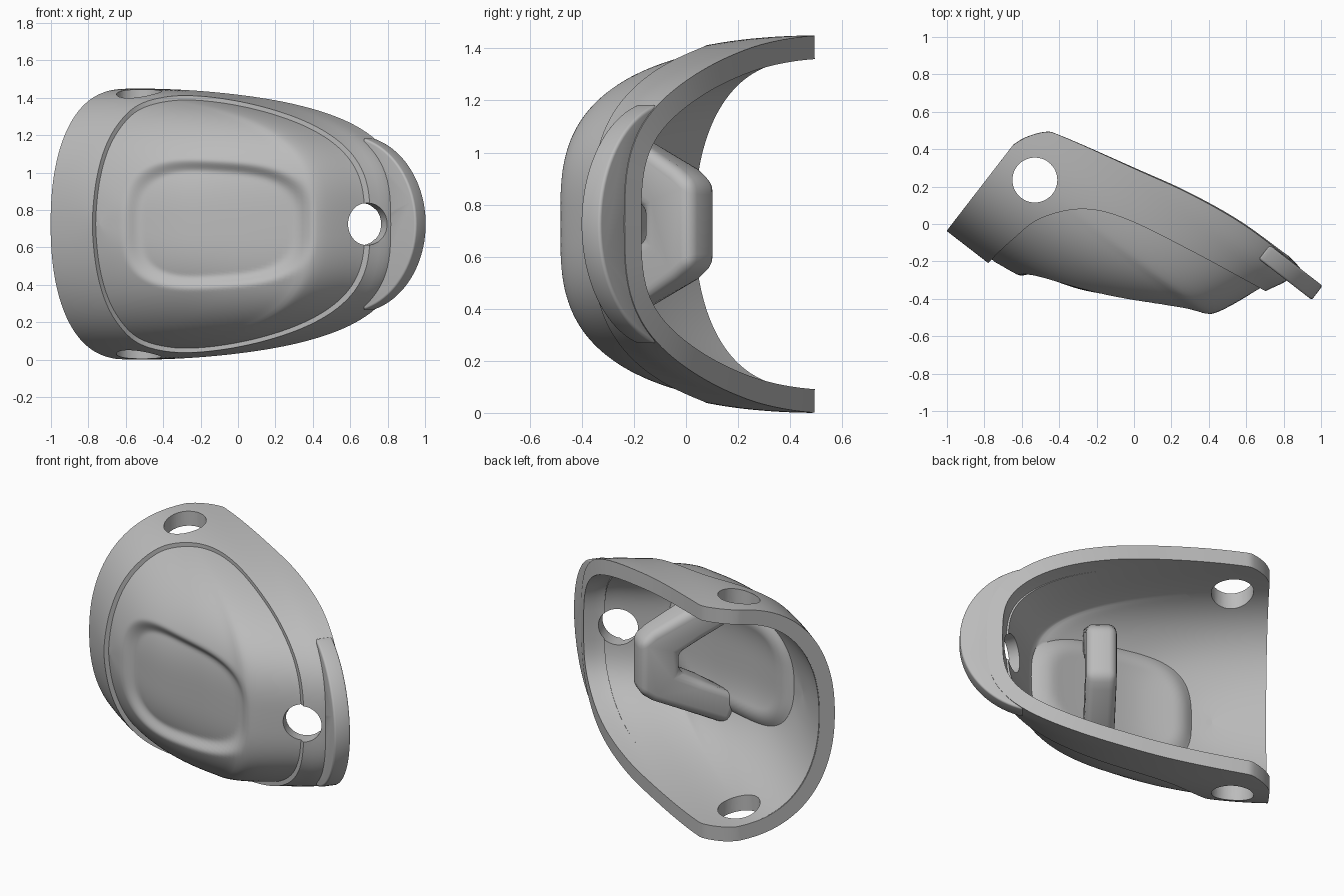
import bpy, bmesh, math
from mathutils import Vector

if "Cube" in bpy.data.objects:
    bpy.data.objects.remove(bpy.data.objects["Cube"])

grey = bpy.data.materials.new("plain_grey")
grey.use_nodes = True
grey.diffuse_color = (0.5, 0.5, 0.5, 1)
grey.node_tree.nodes["Principled BSDF"].inputs["Base Color"].default_value = (0.5, 0.5, 0.5, 1)

TURN = math.radians(37.7)
C, S = math.cos(TURN), math.sin(TURN)
MID = 0.725
LEFT = -0.77


def place(u, v, z):
    """Tilted frame: u runs along the cup to its nose, v runs out of its mouth."""
    return Vector((C * u + S * v, C * v - S * u, z + MID))


def spline(pts, n=8):
    """Smooth line through a few points."""
    pts = [Vector(p) for p in pts]
    ext = [2 * pts[0] - pts[1]] + pts + [2 * pts[-1] - pts[-2]]
    out = []
    for a, b, c, d in zip(ext, ext[1:], ext[2:], ext[3:]):
        for k in range(n):
            t = k / n
            out.append(0.5 * (2 * b + (c - a) * t + (2 * a - 5 * b + 4 * c - d) * t ** 2
                              + (3 * b - a - 3 * c + d) * t ** 3))
    return out + [pts[-1]]


def lookup(line, x):
    if x <= line[0][0]:
        return line[0][1]
    for a, b in zip(line, line[1:]):
        if x <= b[0]:
            return a[1] + (b[1] - a[1]) * (x - a[0]) / max(b[0] - a[0], 1e-6)
    return line[-1][1]


def finish(name, bm):
    mesh = bpy.data.meshes.new(name)
    bm.to_mesh(mesh)
    bm.free()
    mesh.materials.append(grey)
    ob = bpy.data.objects.new(name, mesh)
    bpy.context.collection.objects.link(ob)
    return ob


def prism(name, pts, low, high, mapping):
    bm = bmesh.new()
    rings = [[bm.verts.new(mapping(a, b, c)) for a, b in pts] for c in (low, high)]
    n = len(pts)
    for ring in rings:
        bm.faces.new(ring)
    for i in range(n):
        j = (i + 1) % n
        bm.faces.new((rings[0][i], rings[0][j], rings[1][j], rings[1][i]))
    bmesh.ops.recalc_face_normals(bm, faces=bm.faces)
    return finish(name, bm)


rim = spline([(LEFT, -0.065), (-0.74, 0.01), (-0.67, 0.1), (-0.587, 0.135), (-0.18, 0.234),
              (0.136, 0.31), (0.474, 0.357), (0.86, 0.358)])


def dent(p):
    """Soft oval hollow in the front."""
    half = 0.345 - 0.07 * (p.x + 0.1)
    d = (abs((p.x + 0.105) / 0.52) ** 3 + abs((p.z - MID) / half) ** 3) ** (1 / 3)
    m = min(max((1 - d) / 0.22, 0), 1)
    p.y += 0.055 * m * m * (3 - 2 * m)
    return p


def bowl(name, nose, half, start, drop, thickness, hollow, rows, cols):
    """Cup skin: level outlines that shrink from the rim to the keel."""
    nose = spline(nose)
    base = nose[0][0]
    bm = bmesh.new()
    grid = []
    for i in range(cols + 1):
        k = i / cols
        a = math.pi * (k - 0.1 * math.sin(2 * math.pi * k))
        along, across = math.sin(a), math.cos(a)
        across = math.copysign(abs(across) ** 0.64, across)
        top = lookup(rim, LEFT + 1.605 * along) - drop
        line = []
        for j in range(rows + 1):
            v = base + (top - base) * (j / rows) ** 2
            q = min(max((0.08 - v) / (0.08 - base), 0), 1)
            width = half * max(1 - q ** 2.7, 0) ** 0.455
            p = place(start + (lookup(nose, v) - start) * along, v, width * across)
            line.append(bm.verts.new(dent(p) if hollow else p))
        grid.append(line)
    for i in range(cols):
        for j in range(rows):
            bm.faces.new((grid[i][j], grid[i + 1][j], grid[i + 1][j + 1], grid[i][j + 1]))
    bmesh.ops.remove_doubles(bm, verts=bm.verts, dist=0.0005)
    bmesh.ops.recalc_face_normals(bm, faces=bm.faces)
    # Skin must face outwards
    if sum(f.normal.y * f.calc_area() for f in bm.faces) > 0:
        bmesh.ops.reverse_faces(bm, faces=bm.faces)
    ob = finish(name, bm)
    mod = ob.modifiers.new("wall", 'SOLIDIFY')
    mod.thickness, mod.offset = thickness, -1
    return ob


def cut(ob, cutter):
    mod = ob.modifiers.new("cut", 'BOOLEAN')
    mod.operation, mod.solver, mod.object = 'DIFFERENCE', 'EXACT', cutter


def round_edges(ob, width):
    mod = ob.modifiers.new("round", 'BEVEL')
    mod.width, mod.segments, mod.limit_method = width, 4, 'ANGLE'


def drill(name, centre, axis, radius, depth):
    bpy.ops.mesh.primitive_cylinder_add(vertices=48, radius=radius, depth=depth, location=centre)
    ob = bpy.context.object
    ob.name = name
    ob.rotation_mode = 'QUATERNION'
    ob.rotation_quaternion = Vector(axis).to_track_quat('Z', 'Y')
    ob.data.materials.append(grey)
    return ob


# Raised border band and the sunken front panel
band = bowl("border_band", [(-0.642, -0.45), (-0.6, -0.25), (-0.5, 0.04), (-0.35, 0.31),
                            (-0.19, 0.57), (-0.1, 0.67), (0.149, 0.78), (0.255, 0.83),
                            (0.37, 0.85)], 0.725, LEFT, 0, 0.09, False, 60, 120)
panel = bowl("front_panel", [(-0.615, -0.46), (-0.585, -0.28), (-0.5, 0.01), (-0.355, 0.275),
                             (-0.188, 0.53), (-0.11, 0.635), (0.127, 0.74), (0.255, 0.79),
                             (0.37, 0.81)], 0.702, LEFT + 0.004, 0.12, 0.066, True, 80, 200)

# Nose lip
arc = [math.radians(-76 + 152 * k / 40) for k in range(41)]
lip_outline = [(0.526 + 0.474 * math.cos(a), 0.474 * math.sin(a)) for a in arc]
lip_outline += [(0.62 + 0.15 * math.cos(a), 0.38 * math.sin(a)) for a in reversed(arc)]
lip = prism("nose_lip", lip_outline, 0.26, 0.355, lambda u, z, v: place(u, v, z))
round_edges(lip, 0.012)

# Inner bracket, its slanted feet sunk in the panel
half_outline = [(-0.13, 0.13), (-0.315, 0.24), (-0.25, 0.42), (0.16, 0.215), (0.235, 0.16)]
bracket_outline = [(0.0, 0.06)] + half_outline
bracket_outline += [(v, -z) for v, z in reversed(bracket_outline)]
bracket = prism("inner_bracket", bracket_outline, 0.105, 0.28,
                lambda v, z, u: place(u, v + (0.55 * (u - 0.19) if v < -0.2 else 0), z))
round_edges(bracket, 0.045)

# Cutters
edge = spline([(-0.488, -0.9), (-0.488, -0.642), (-0.46, -0.45), (-0.413, -0.281),
               (-0.27, -0.108), (-0.058, -0.007), (0.322, 0.072), (0.8, 0.15)])
window = prism("panel_cutter", [tuple(p) for p in edge] + [(1.3, 0.16), (1.3, -0.9)],
               -0.9, 0.9, place)
side_hole = drill("side_hole_cutter", (-0.53, 0.235, MID), (0, 0, 1), 0.12, 2)
nose_hole = drill("nose_hole_cutter", (0.65, -0.24, MID), (0.35, -0.94, 0), 0.112, 0.7)
cut(band, window)
for part in (band, panel):
    cut(part, side_hole)
    cut(part, nose_hole)
cut(lip, nose_hole)

# Bake the modifiers, drop the cutters, shade
graph = bpy.context.evaluated_depsgraph_get()
parts = (band, panel, lip, bracket)
baked = [bpy.data.meshes.new_from_object(p.evaluated_get(graph)) for p in parts]
for part, mesh in zip(parts, baked):
    part.modifiers.clear()
    part.data = mesh
for cutter in (window, side_hole, nose_hole):
    bpy.data.objects.remove(cutter)
bpy.ops.object.select_all(action='DESELECT')
for part in parts:
    part.select_set(True)
bpy.context.view_layer.objects.active = band
bpy.ops.object.shade_smooth_by_angle(angle=math.radians(35))
